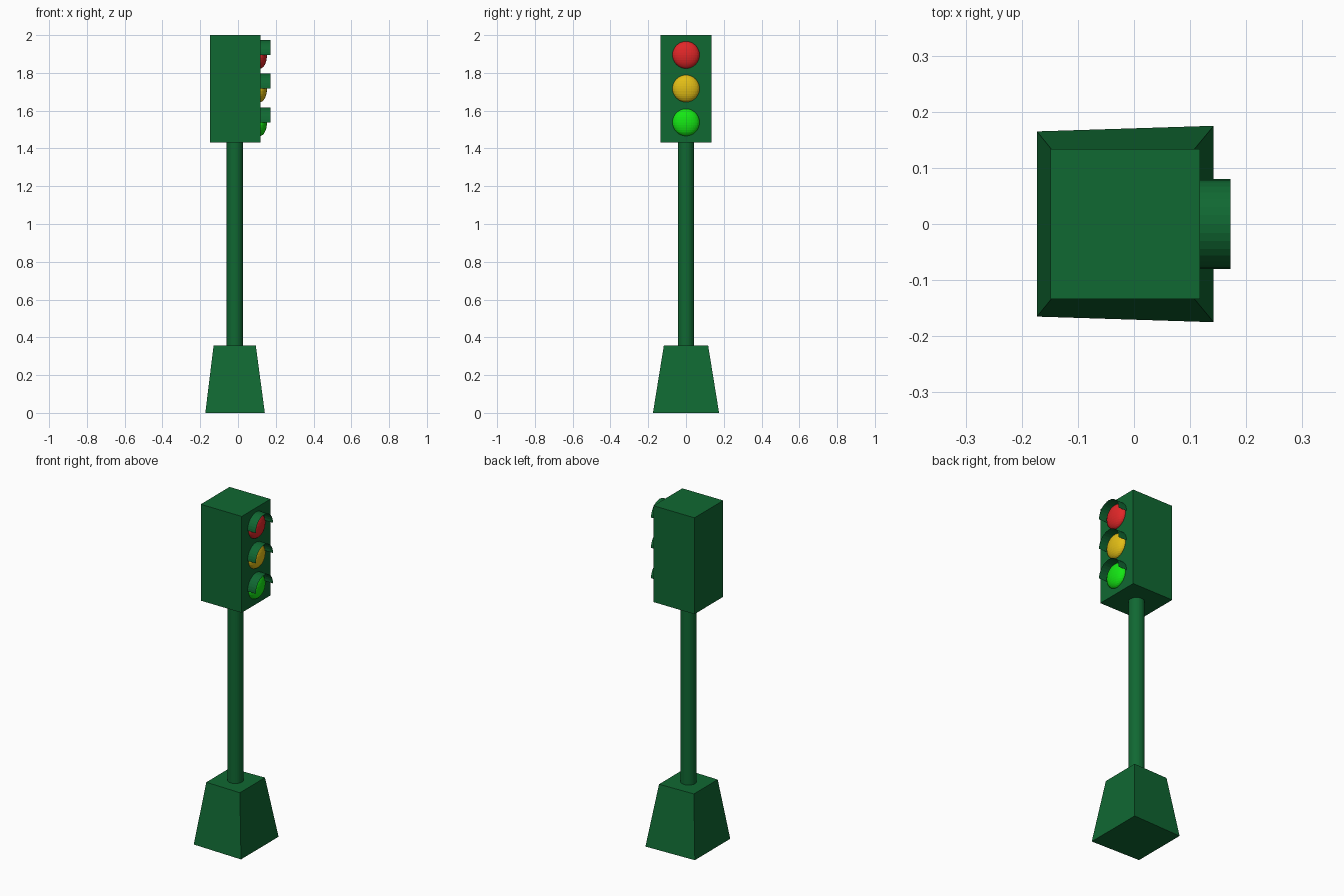
import bpy, bmesh, math
from mathutils import Matrix

if "Cube" in bpy.data.objects:
    bpy.data.objects.remove(bpy.data.objects["Cube"])


def material(name, color):
    m = bpy.data.materials.new(name)
    m.diffuse_color = (*color, 1)
    m.use_nodes = True
    m.node_tree.nodes["Principled BSDF"].inputs["Base Color"].default_value = m.diffuse_color
    return m


GREEN = material("dark_green", (0.0052, 0.138, 0.032))
RED = material("lamp_red", (0.75, 0.02, 0.021))
AMBER = material("lamp_amber", (0.76, 0.51, 0.008))
GO = material("lamp_green", (0.007, 0.80, 0.007))


def add(name, bm, mat):
    me = bpy.data.meshes.new(name)
    bm.to_mesh(me)
    bm.free()
    me.materials.append(mat)
    ob = bpy.data.objects.new(name, me)
    bpy.context.collection.objects.link(ob)
    return ob


def frustum(name, bottom, top, mat):
    """Closed block between two sections: (x0, half width at x0, x1, half width at x1, z)."""
    bm = bmesh.new()
    rings = []
    for x0, w0, x1, w1, z in (bottom, top):
        rings.append([bm.verts.new((x, y, z)) for x, y in
                      ((x0, -w0), (x1, -w1), (x1, w1), (x0, w0))])
    a, b = rings
    bm.faces.new(a[::-1])
    bm.faces.new(b)
    for i in range(4):
        j = (i + 1) % 4
        bm.faces.new((a[i], a[j], b[j], b[i]))
    return add(name, bm, mat)


# Tapered base and signal housing
frustum("base", (-0.173, 0.165, 0.142, 0.175, 0.0),
        (-0.129, 0.111, 0.094, 0.117, 0.358), GREEN)
frustum("housing", (-0.149, 0.134, 0.118, 0.134, 1.432),
        (-0.149, 0.134, 0.118, 0.134, 2.0), GREEN)

# Pole
bm = bmesh.new()
bmesh.ops.create_cone(bm, cap_ends=True, segments=32, radius1=0.043, radius2=0.043,
                      depth=1.10, matrix=Matrix.Translation((-0.017, 0, 0.895)))
add("pole", bm, GREEN)

# Flattened lamps, each under a thin half-round visor
for label, z, mat in (("red", 1.895, RED), ("amber", 1.717, AMBER), ("green", 1.538, GO)):
    bm = bmesh.new()
    bmesh.ops.create_uvsphere(bm, u_segments=32, v_segments=16, radius=0.072,
                              matrix=Matrix.Translation((0.116, 0, z)) @ Matrix.Diagonal((0.52, 1, 1, 1)))
    add(label + "_lamp", bm, mat)

    bm = bmesh.new()
    n, r = 16, 0.08
    arc = [(r * math.cos(math.pi * i / n), z + r * math.sin(math.pi * i / n)) for i in range(n + 1)]
    back = [bm.verts.new((0.117, y, h)) for y, h in arc]
    lip = [bm.verts.new((0.172, y, h)) for y, h in arc]
    for i in range(n):
        bm.faces.new((back[i], lip[i], lip[i + 1], back[i + 1]))
    add(label + "_visor", bm, GREEN)
